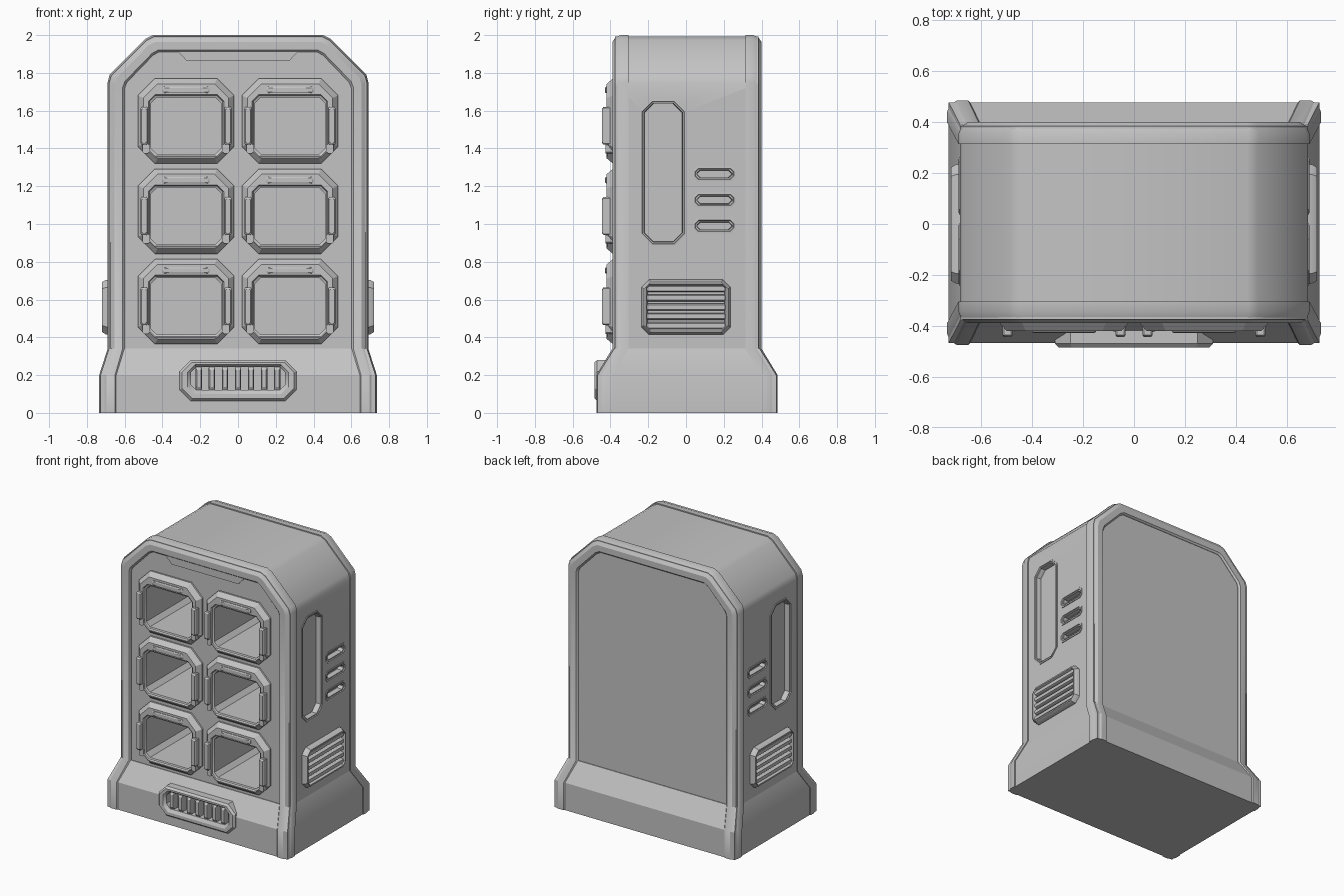
import bpy, bmesh, math

cube = bpy.data.objects.get("Cube")
if cube:
    bpy.data.objects.remove(cube, do_unlink=True)

grey = bpy.data.materials.new("plain_grey")
grey.use_nodes = True
colour = (0.55, 0.55, 0.55, 1)
grey.diffuse_color = colour
grey.node_tree.nodes["Principled BSDF"].inputs["Base Color"].default_value = colour


def smooth(ob):
    bpy.ops.object.select_all(action='DESELECT')
    ob.select_set(True)
    bpy.context.view_layer.objects.active = ob
    bpy.ops.object.shade_smooth_by_angle(angle=math.radians(32))


def loft(name, loops, ring=False):
    """Bridge closed loops; cap both ends, or join last to first as a ring."""
    bm = bmesh.new()
    rows = [[bm.verts.new(p) for p in loop] for loop in loops]
    n = len(rows[0])
    pairs = list(zip(rows, rows[1:]))
    if ring:
        pairs.append((rows[-1], rows[0]))
    else:
        bm.faces.new(rows[0])
        bm.faces.new(rows[-1])
    for a, b in pairs:
        for i in range(n):
            j = (i + 1) % n
            bm.faces.new((a[i], a[j], b[j], b[i]))
    bmesh.ops.recalc_face_normals(bm, faces=bm.faces)
    mesh = bpy.data.meshes.new(name)
    bm.to_mesh(mesh)
    bm.free()
    ob = bpy.data.objects.new(name, mesh)
    bpy.context.collection.objects.link(ob)
    mesh.materials.append(grey)
    smooth(ob)
    return ob


def octagon(hu, hv, c):
    """Rectangle with chamfered corners."""
    return [(hu - c, -hv), (hu, -hv + c), (hu, hv - c), (hu - c, hv),
            (c - hu, hv), (-hu, hv - c), (-hu, c - hv), (c - hu, -hv)]


def front(cx, cz):
    return lambda u, v, w: (cx + u, -w, cz + v)


def side(s, cy, cz):
    return lambda u, v, w: (s * w, cy + u, cz + v)


def stack(name, place, steps, ring=False):
    """Loft octagons given as (half u, half v, chamfer, height, shift v)."""
    loops = []
    for hu, hv, c, w, *shift in steps:
        dv = shift[0] if shift else 0
        loops.append([place(u, v + dv, w) for u, v in octagon(hu, hv, c)])
    return loft(name, loops, ring)


def cut(target, cutter):
    cutter.hide_render = True
    mod = target.modifiers.new("cut", 'BOOLEAN')
    mod.operation = 'DIFFERENCE'
    mod.solver = 'EXACT'
    mod.object = cutter
    bpy.context.view_layer.objects.active = target
    bpy.ops.object.modifier_apply(modifier=mod.name)
    bpy.data.objects.remove(cutter, do_unlink=True)


# Main body: arch outline extruded front to back
half = [(0.683, 0.25), (0.683, 1.745), (0.672, 1.785), (0.485, 1.973), (0.445, 1.992)]
arch = half + [(-x, z) for x, z in reversed(half)]
body = loft("body", [[(x, y, z) for x, z in arch] for y in (-0.375, 0.385)])

# Flared base
base = loft("base", [[(-x, f, z), (x, f, z), (x, b, z), (-x, b, z)] for x, f, b, z in (
    (0.728, -0.468, 0.478, 0), (0.728, -0.468, 0.478, 0.2), (0.683, -0.38, 0.39, 0.34))])

# Front and back frames: a rounded section carried up, over and down
# path: outer x, outer z, inner x, inner z, flare
path = [(0.735, 0, 0.64, 0, 1), (0.735, 0.2, 0.64, 0.2, 1), (0.69, 0.34, 0.6, 0.34, 0),
        (0.69, 1.75, 0.6, 1.72, 0), (0.68, 1.79, 0.588, 1.75, 0),
        (0.49, 1.98, 0.45, 1.893, 0), (0.45, 2, 0.42, 1.91, 0)]
path += [(-a, b, -c, d, e) for a, b, c, d, e in reversed(path)]
section = [(0, 0.085), (0, 0.045), (0.12, 0.018), (0.4, 0), (0.88, 0), (1, 0.012), (1, 0.085)]
for name, s, y0 in (("front_frame", -1, 0.39), ("back_frame", 1, 0.4)):
    loft(name, [[(ox + (ix - ox) * t, s * (y0 + 0.085 * flare - d), oz + (iz - oz) * t)
                 for t, d in section] for ox, oz, ix, iz, flare in path])

# Trim plate under the front arch
trim = [(-0.32, 1.915), (-0.27, 1.862), (0.27, 1.862), (0.32, 1.915)]
loft("top_trim", [[(x, y, z) for x, z in trim] for y in (-0.37, -0.383)])

# Six deep compartments with bezels, label bars and side clips
for row in range(3):
    for sx in (-1, 1):
        place = front(sx * 0.275, 1.545 - row * 0.478)
        cut(body, stack("compartment_cutter", place, [
            (0.185, 0.15, 0.03, 0.5, -0.025), (0.185, 0.15, 0.03, -0.22, -0.025)]))
        stack("compartment_bezel", place, [
            (0.255, 0.225, 0.09, 0.36), (0.255, 0.225, 0.09, 0.387),
            (0.226, 0.197, 0.075, 0.42),
            (0.2, 0.165, 0.035, 0.42, -0.025), (0.194, 0.159, 0.03, 0.408, -0.025),
            (0.185, 0.15, 0.03, 0.403, -0.025), (0.185, 0.15, 0.03, 0.36, -0.025)], ring=True)
        stack("label_bar", place, [
            (0.125, 0.017, 0.008, 0.4, 0.165), (0.125, 0.017, 0.008, 0.424, 0.165),
            (0.118, 0.011, 0.005, 0.429, 0.165)])
        for k in (-1, 1):
            clip = front(sx * 0.275 + k * 0.222, 1.52 - row * 0.478)
            stack("side_clip", clip, [
                (0.019, 0.1, 0.006, 0.38), (0.019, 0.1, 0.006, 0.437), (0.014, 0.09, 0.006, 0.445)])
            foot = front(sx * 0.275 + k * 0.212, 1.4 - row * 0.478)
            stack("clip_foot", foot, [(0.018, 0.026, 0.008, 0.38), (0.018, 0.026, 0.008, 0.425)])


def recess(name, place, hu, hv, c):
    """Sunken slot with a bevelled rim in the side wall."""
    cut(body, stack("slot_cutter", place, [
        (hu - 0.02, hv - 0.02, c * 0.8, 0.72), (hu - 0.02, hv - 0.02, c * 0.8, 0.645)]))
    stack(name, place, [
        (hu, hv, c, 0.67), (hu, hv, c, 0.688), (hu - 0.01, hv - 0.01, c * 0.9, 0.689),
        (hu - 0.022, hv - 0.022, c * 0.8, 0.665), (hu - 0.022, hv - 0.022, c * 0.8, 0.64)], ring=True)


# Side details, mirrored
for s in (-1, 1):
    recess("long_slot_rim", side(s, -0.12, 1.272), 0.122, 0.387, 0.06)
    for z in (1.265, 1.127, 0.99):
        recess("short_slot_rim", side(s, 0.15, z), 0.113, 0.04, 0.02)
    place = side(s, 0, 0.56)
    stack("side_vent_rim", place, [
        (0.237, 0.147, 0.04, 0.67), (0.234, 0.144, 0.04, 0.7), (0.222, 0.132, 0.035, 0.72),
        (0.212, 0.122, 0.02, 0.72), (0.204, 0.114, 0.015, 0.705), (0.204, 0.114, 0.015, 0.67)], ring=True)
    for i in range(5):
        stack("side_vent_slat", side(s, 0, 0.462 + i * 0.049), [
            (0.206, 0.018, 0.003, 0.67), (0.206, 0.018, 0.003, 0.7), (0.206, 0.012, 0.003, 0.711)])

# Base vent with upright bars
place = front(0, 0.172)
cut(base, stack("vent_cutter", place, [(0.25, 0.062, 0.03, 0.5, 0.01), (0.25, 0.062, 0.03, 0.425, 0.01)]))
stack("base_vent_rim", place, [
    (0.31, 0.108, 0.06, 0.4), (0.31, 0.108, 0.06, 0.47), (0.297, 0.095, 0.053, 0.485),
    (0.268, 0.078, 0.04, 0.485, 0.005), (0.25, 0.062, 0.03, 0.47, 0.01),
    (0.25, 0.062, 0.03, 0.415, 0.01)], ring=True)
for i in range(7):
    stack("base_vent_bar", front((i - 3) * 0.069, 0.182), [
        (0.017, 0.062, 0.003, 0.42), (0.017, 0.062, 0.003, 0.462), (0.011, 0.045, 0.003, 0.474)])

for ob in (body, base):
    smooth(ob)
